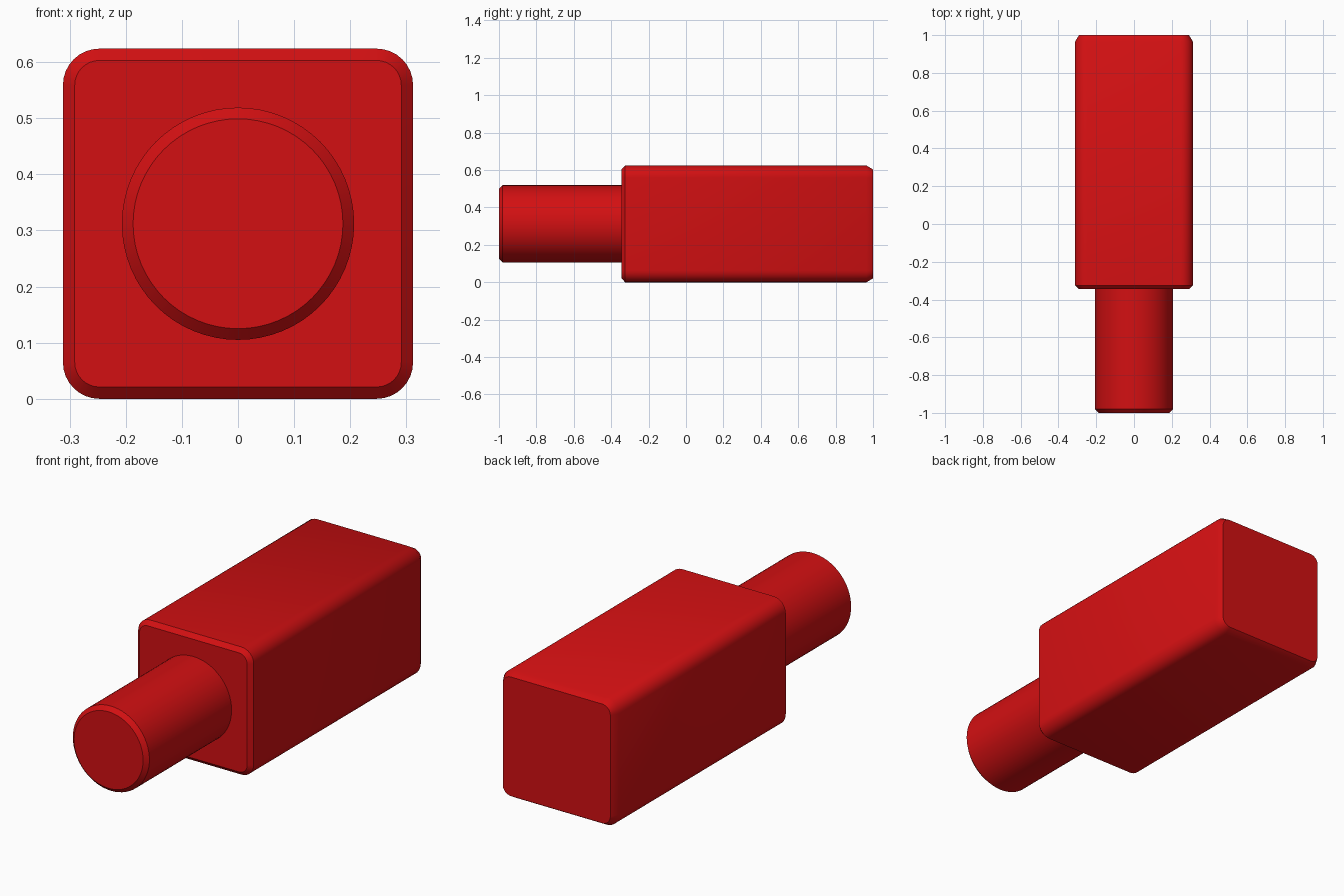
import bpy, bmesh, math

cube = bpy.data.objects.get("Cube")
if cube:
    bpy.data.objects.remove(cube, do_unlink=True)

CENTRE_Z = 0.312

red = bpy.data.materials.new("red")
red.use_nodes = True
colour = (0.65, 0.005, 0.006, 1)
red.diffuse_color = colour
red.node_tree.nodes["Principled BSDF"].inputs["Base Color"].default_value = colour


def rounded_square(half, radius, steps=8):
    """Outline with four round corners; radius equal to half gives a circle."""
    c = half - radius
    points = []
    for k, (sx, sz) in enumerate([(1, 1), (-1, 1), (-1, -1), (1, -1)]):
        for i in range(steps + 1):
            a = math.pi / 2 * (k + i / steps)
            points.append((sx * c + radius * math.cos(a), sz * c + radius * math.sin(a)))
    return points


def loft(name, sections, steps):
    """Join rounded-square sections (y, half width, corner radius) along y, capped."""
    bm = bmesh.new()
    rings = [[bm.verts.new((x, y, CENTRE_Z + z)) for x, z in rounded_square(half, rad, steps)]
             for y, half, rad in sections]
    n = len(rings[0])
    for a, b in zip(rings, rings[1:]):
        for i in range(n):
            j = (i + 1) % n
            bm.faces.new((a[i], a[j], b[j], b[i]))
    bm.faces.new(rings[0])
    bm.faces.new(rings[-1])
    bmesh.ops.remove_doubles(bm, verts=bm.verts, dist=1e-5)
    bmesh.ops.recalc_face_normals(bm, faces=bm.faces)
    mesh = bpy.data.meshes.new(name)
    bm.to_mesh(mesh)
    bm.free()
    mesh.materials.append(red)
    obj = bpy.data.objects.new(name, mesh)
    bpy.context.collection.objects.link(obj)
    bpy.ops.object.select_all(action='DESELECT')
    obj.select_set(True)
    bpy.context.view_layer.objects.active = obj
    bpy.ops.object.shade_smooth_by_angle(angle=math.radians(35))
    return obj


# Square body: crisp front chamfer, longer soft chamfer at the back
loft("body", [(-0.345, 0.291, 0.044), (-0.325, 0.312, 0.065),
              (0.965, 0.312, 0.065), (1.0, 0.291, 0.044)], 8)

# Round shaft with a chamfered tip, its root just inside the body
loft("shaft", [(-1.0, 0.187, 0.187), (-0.98, 0.207, 0.207),
               (-0.335, 0.207, 0.207)], 16)
